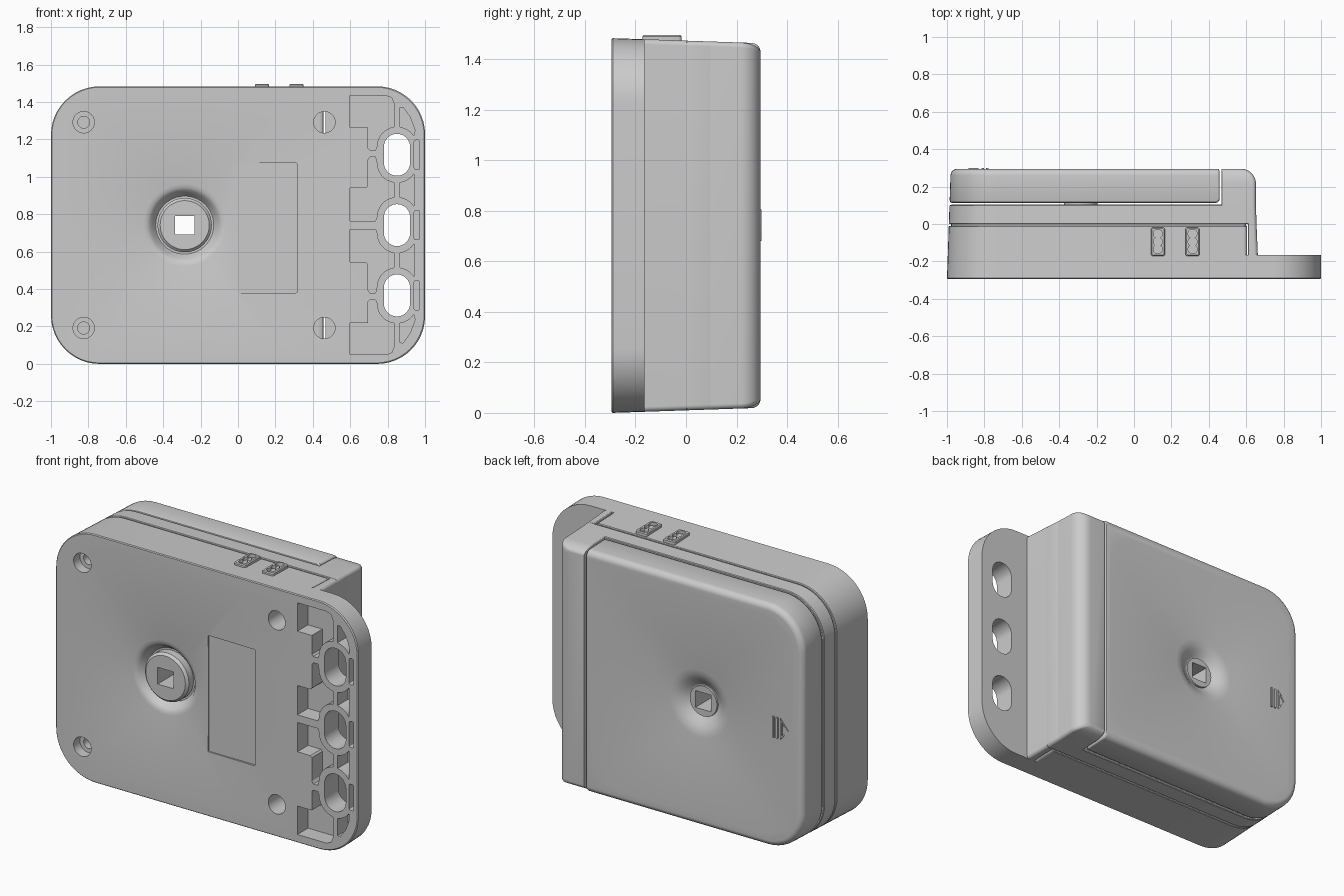
import bpy, bmesh
from math import sin, cos, pi, radians

if "Cube" in bpy.data.objects:
    bpy.data.objects.remove(bpy.data.objects["Cube"])

MID = 0.742                 # mirror height
FRONT, BACK = -0.295, 0.295
HX = -0.285                 # hub axis x


def loft(name, rings):
    bm = bmesh.new()
    vs = [[bm.verts.new(p) for p in r] for r in rings]
    n = len(vs[0])
    for a, b in zip(vs, vs[1:]):
        for i in range(n):
            j = (i + 1) % n
            bm.faces.new((a[i], a[j], b[j], b[i]))
    bm.faces.new(vs[0])
    bm.faces.new(vs[-1])
    bmesh.ops.recalc_face_normals(bm, faces=bm.faces)
    me = bpy.data.meshes.new(name)
    bm.to_mesh(me)
    bm.free()
    ob = bpy.data.objects.new(name, me)
    bpy.context.collection.objects.link(ob)
    return ob


def outline(x0, x1, z0, z1, rl, rr, n=12):
    pts = []
    for cx, cz, r, a in ((x1 - rr, z1 - rr, rr, 0), (x0 + rl, z1 - rl, rl, 90),
                         (x0 + rl, z0 + rl, rl, 180), (x1 - rr, z0 + rr, rr, 270)):
        for i in range(n + 1):
            t = radians(a + 90 * i / n)
            pts.append((cx + r * cos(t), cz + r * sin(t)))
    return pts


def prism(name, pts, y0, y1):
    return loft(name, [[(x, y, z) for x, z in pts] for y in (y0, y1)])


def shell(name, x0, x1, levels, rl=0.26, rr=0.02):
    """Drafted case section; levels are (y, edge inset, right side inset)."""
    rings = []
    for y, ins, right in levels:
        d = (y - FRONT) * 0.034 + ins
        left = -1 + d if x0 is None else x0
        rings.append([(x, y, z) for x, z in outline(
            left, x1 - right, d, 2 * MID - d, rl - d if x0 is None else rl, rr)])
    return loft(name, rings)


def disc(name, cx, cz, r, y0, y1, chamfer=0.0):
    def ring(y, rad):
        return [(cx + rad * cos(2 * pi * i / 48), y, cz + rad * sin(2 * pi * i / 48)) for i in range(48)]
    return loft(name, [ring(y0, r - chamfer), ring(y0 + max(chamfer, 0.001), r), ring(y1, r)])


def cut(parts, cutter):
    cutter.hide_render = True
    for ob in parts:
        m = ob.modifiers.new("cut", 'BOOLEAN')
        m.operation, m.solver, m.object = 'DIFFERENCE', 'EXACT', cutter
        bpy.context.view_layer.objects.active = ob
        bpy.ops.object.modifier_apply(modifier=m.name)
    bpy.data.objects.remove(cutter)


def dish(face, inward, box, steps):
    """Cutter lofted from a rectangle down to circles round the hub."""
    x0, x1, z0, z1 = box
    rim = []
    for i in range(128):
        c, s = cos(2 * pi * i / 128), sin(2 * pi * i / 128)
        rx = ((x1 if c > 0 else x0) - HX) / c if abs(c) > 1e-6 else 9
        rz = ((z1 if s > 0 else z0) - MID) / s if abs(s) > 1e-6 else 9
        r = (rx ** -8 + rz ** -8) ** (-1 / 8)      # softened corners
        rim.append((c, s, r))
    rings = [[(HX + c * r, face + inward * d, MID + s * r) for c, s, r in rim] for d in (-0.05, -0.0005)]
    for rad, d in steps:
        rings.append([(HX + c * rad, face + inward * d, MID + s * rad) for c, s, _ in rim])
    return loft("dish_cutter", rings)


# Case sections
plate = shell("mounting_plate", None, 1.0, [(FRONT, 0.005, 0.005), (FRONT + 0.005, 0, 0), (-0.165, 0, 0)], rr=0.255)
base = shell("base_case", None, 0.605, [(-0.165, 0, 0), (-0.014, 0, 0), (-0.01, 0.004, 0)])
core = shell("inner_core", None, 0.60, [(-0.1, 0.012, 0), (0.104, 0.012, 0)])
middle = shell("middle_case", None, 0.655, [(0, 0.004, 0), (0.004, 0, 0), (0.098, 0, 0.003), (0.102, 0.004, 0.004)])
wall = shell("end_wall", 0.61, 0.662, [(-0.165, 0, 0), (0.002, 0, 0.007)], rl=0.004)
arc = [i * pi / 20 for i in range(11)]
end = shell("end_case", 0.468, 0.652, [(0.098, 0, 0)] + [
    (BACK - 0.08 * (1 - sin(a)), 0.035 * (1 - cos(a)), 0.08 * (1 - cos(a))) for a in arc], rl=0.004)
lid = shell("lid", None, 0.457, [(0.112, 0.012, 0.02), (0.117, 0.004, 0.008), (0.128, 0, 0)] + [
    (BACK - 0.035 * (1 - sin(a)), 0.035 * (1 - cos(a)), 0.004 * (1 - cos(a))) for a in arc], rr=0.012)

# Dished faces around the hub
cut([plate], dish(FRONT, 1, (-0.94, 0.59, 0.06, 1.424),
    [(0.22, 0.018), (0.20, 0.022), (0.185, 0.032), (0.17, 0.055), (0.155, 0.075)]))
cut([lid], dish(BACK, -1, (-0.92, 0.44, 0.07, 1.414),
    [(0.20, 0.016), (0.17, 0.021), (0.14, 0.034), (0.115, 0.052), (0.095, 0.065)]))

# Hubs and the square drive hole
hub_front = disc("front_hub", HX, MID, 0.145, -0.278, -0.1, 0.014)
hub_back = disc("back_hub", HX, MID, 0.09, 0.1, 0.243)
square = [(HX + 0.052 * sx, MID + 0.05 * sz) for sx, sz in ((1, 1), (-1, 1), (-1, -1), (1, -1))]
cut([plate, base, core, middle, lid, hub_front, hub_back], prism("square_cutter", square, -0.5, 0.5))

# Screw holes: stepped on the left, deep on the right
for z in (MID + 0.55, MID - 0.55):
    cut([plate], disc("screw_cutter", -0.825, z, 0.057, -0.4, -0.235))
    cut([plate], disc("screw_cutter", -0.825, z, 0.032, -0.4, -0.19))
    cut([plate, base, core, middle], disc("screw_cutter", 0.462, z, 0.057, -0.4, 0.108))

# Label recess
cut([plate], prism("label_cutter", outline(0, 0.315, 0.38, 1.075, 0.005, 0.005, 2), -0.4, -0.276))


# Flange pockets and mounting slots
def rim_arc(cz, a0, a1):
    return [(0.85 + 0.108 * cos(radians(a0 + (a1 - a0) * i / 8)),
             cz + 0.108 * sin(radians(a0 + (a1 - a0) * i / 8))) for i in range(9)]


Z1 = MID + 0.376
pockets = [
    [(0.6, 1.435), (0.79, 1.435), (0.822, 1.423), (0.835, 1.39)] + rim_arc(Z1 + 0.042, 98, 180)
    + [(0.735, 1.142), (0.705, 1.142), (0.695, 1.152), (0.695, 1.265), (0.6, 1.265)],
    [(0.6, 0.765), (0.6, 0.94), (0.685, 0.94), (0.695, 0.95), (0.695, 1.09), (0.705, 1.105), (0.735, 1.105)]
    + rim_arc(Z1 - 0.042, 180, 262) + rim_arc(MID + 0.042, 98, 180) + [(0.735, 0.765)],
    [(0.866, 1.37), (0.882, 1.372), (0.92, 1.32), (0.946, 1.25)] + rim_arc(Z1 + 0.042, 32, 82),
    rim_arc(Z1 - 0.042, 278, 328) + rim_arc(MID + 0.042, 32, 82),
]
for pts in pockets:
    for p in (pts, [(x, 2 * MID - z) for x, z in pts]):
        cut([plate], prism("pocket_cutter", p, -0.4, -0.195))
for z in (MID - 0.376, MID, Z1):
    cut([plate], prism("slot_cutter", outline(0.78, 0.92, z - 0.112, z + 0.112, 0.0699, 0.0699), -0.4, 0))
    cut([plate], prism("slit_cutter", outline(0.942, 0.971, z - 0.078, z + 0.078, 0.008, 0.008, 3), -0.4, -0.195))

# Terminal tabs on top
tabs = []
for x in (0.128, 0.313):
    def tab_ring(z, g):
        return [(px, py, z) for px, py in outline(x - 0.038 + g, x + 0.038 - g, -0.172 + g, -0.018 - g, 0.012, 0.012, 4)]
    tab = loft("terminal_tab", [tab_ring(1.455, 0), tab_ring(1.491, 0), tab_ring(1.496, 0.005)])
    for y in (-0.135, -0.095, -0.052):
        cut([tab], loft("hole_cutter", [[(x + 0.024 * cos(i * pi / 16), y + 0.024 * sin(i * pi / 16), h)
                                         for i in range(32)] for h in (1.473, 1.6)]))
    tabs.append(tab)

# Raised arrow mark on the lid
marks = [prism("arrow_bar", outline(x, x + 0.012, 0.68, 0.805, 0.002, 0.002, 2), 0.28, 0.299) for x in (-0.79, -0.815)]
arrow = prism("arrow_head", [(-0.832, 0.68), (-0.832, 0.805), (-0.885, MID)], 0.28, 0.299)
cut([arrow], prism("arrow_cutter", [(-0.842, 0.702), (-0.842, 0.783), (-0.872, MID)], 0.27, 0.4))

# Smooth shading with sharp edges
bpy.ops.object.select_all(action='DESELECT')
for ob in bpy.context.collection.objects:
    ob.select_set(True)
bpy.context.view_layer.objects.active = plate
bpy.ops.object.shade_smooth_by_angle(angle=radians(25))
